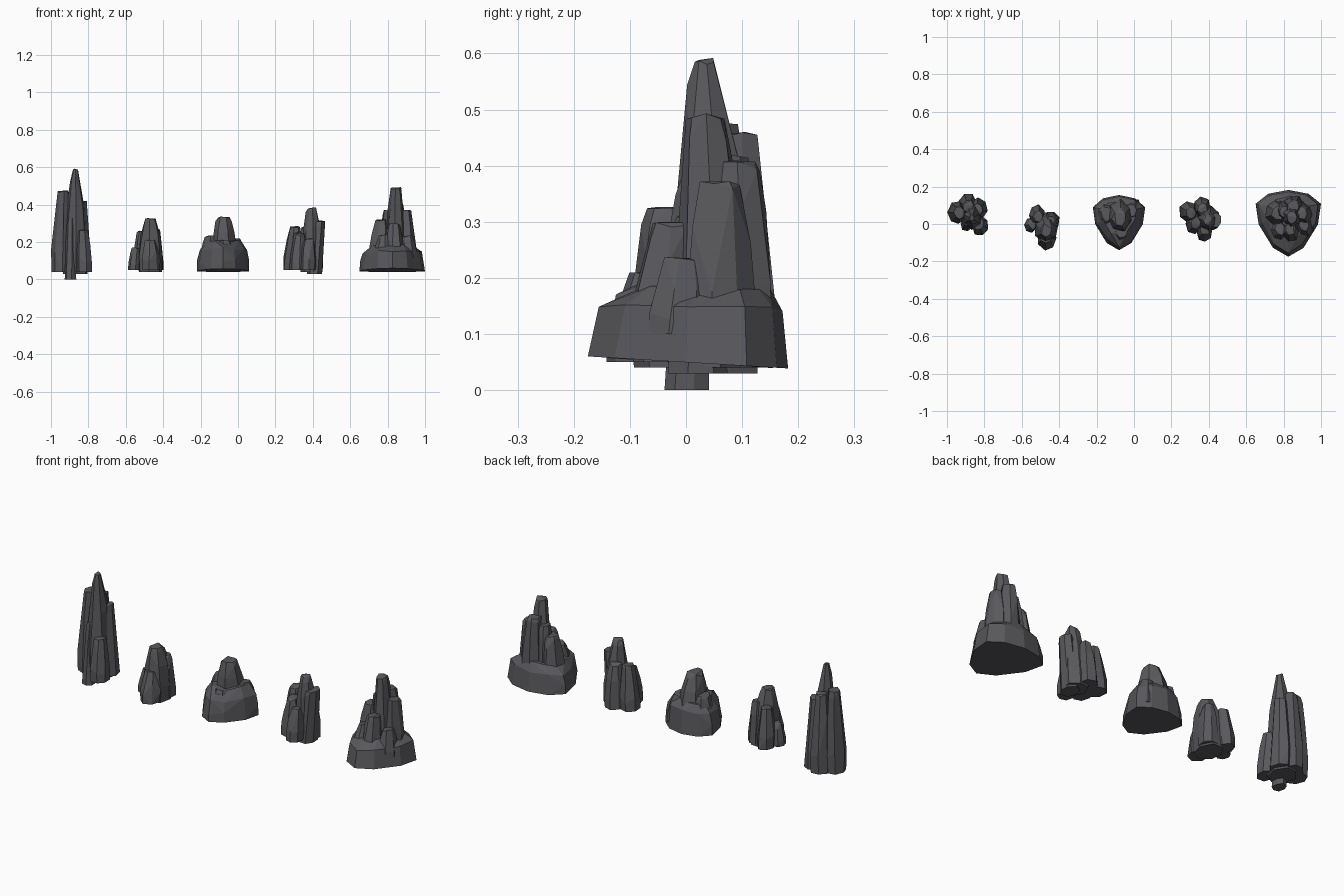
import bpy, bmesh, math, random

if "Cube" in bpy.data.objects:
    bpy.data.objects.remove(bpy.data.objects["Cube"])

random.seed(7)
mat = bpy.data.materials.new("dark_stone")
mat.diffuse_color = (0.1, 0.1, 0.11, 1)
mat.use_nodes = True
mat.node_tree.nodes["Principled BSDF"].inputs["Base Color"].default_value = mat.diffuse_color


def hull(name, pts):
    """Flat-faceted stone wrapped around a cloud of points."""
    bm = bmesh.new()
    for x, y, z in pts:
        bm.verts.new((max(-1, min(1, x)), y, z))
    bmesh.ops.convex_hull(bm, input=bm.verts[:])
    bmesh.ops.delete(bm, geom=[v for v in bm.verts if not v.link_faces], context='VERTS')
    bmesh.ops.dissolve_limit(bm, angle_limit=0.1, verts=bm.verts[:], edges=bm.edges[:])
    bmesh.ops.recalc_face_normals(bm, faces=bm.faces[:])
    me = bpy.data.meshes.new(name)
    bm.to_mesh(me)
    bm.free()
    me.materials.append(mat)
    bpy.context.collection.objects.link(bpy.data.objects.new(name, me))


def shard(name, x, y, r, z0, z1, tx, ty, top, sides=7):
    """Column of jittered rings leaning from (x, y) to (tx, ty)."""
    pts = []
    phase = random.uniform(0, math.tau)
    radii = [random.uniform(0.93, 1.08) for _ in range(sides)]
    for t in (0, 0.25, 0.65, 0.88, 1):
        s = (0.95 if t == 0 else 1) * (1 + (top - 1) * t ** 2.2)
        for i in range(sides):
            a = phase + math.tau * i / sides
            k = r * s * radii[i] * random.uniform(0.96, 1.04)
            dz = random.uniform(-0.02, 0.02) if 0 < t < 1 else 0
            if t == 1 and i:
                dz = -random.uniform(0, 0.012)
            pts.append((x + (tx - x) * t + k * math.cos(a),
                        y + (ty - y) * t + 1.2 * k * math.sin(a),
                        z0 + (z1 - z0) * t + dz))
    hull(name, pts)


def base(name, x, y, half, back, front, height, sides=10):
    """Broad foot stone: rounded at the back, pointed at the front."""
    pts = []
    for t, s in ((0, 1), (0.35, 0.97), (0.75, 0.9), (1, 0.66)):
        for i in range(sides):
            a = -math.pi / 2 + math.tau * i / sides
            sn, k = math.sin(a), s * (random.uniform(0.96, 1.03) if t else 1)
            px = half * 1.05 * k * math.cos(a) * (1 + 0.3 * min(0, sn))
            py = k * sn * (back if sn > 0 else front)
            dz = random.uniform(-0.01, 0.01) if t else -0.06 * py
            pts.append((x + px, y + py, 0.045 + (height - 0.045) * t + dz))
    hull(name, pts)


def cluster(name, z0, spire, shoulders):
    """One spire (x, y, radius, height, top size) with lower shoulders
    (x, y, radius, height) that lean in towards it."""
    sx, sy, r, h, top = spire
    shard(name + "_spire", sx, sy, r, z0, h, sx, sy - r * 0.3, top)
    for i, (x, y, r, h) in enumerate(shoulders):
        shard(f"{name}_shoulder_{i + 1}", x, y, r, z0 + 0.01, h,
              x + (sx - x) * 0.15, y + (sy - y) * 0.2, 0.55)


# Tall pair of blades with a foot reaching the ground
cluster("tall", 0.03, (-.868, .055, .072, .592, .2),
        [(-.947, .06, .052, .475), (-.82, -.01, .046, .27),
         (-.83, .08, .05, .42), (-.89, .105, .052, .46)])
shard("tall_foot", -.895, 0, .035, 0, .33, -.89, .015, .6)

# Small stone with side lobes
cluster("small", 0.04, (-.47, -.01, .073, .327, .42),
        [(-.556, -.005, .035, .17), (-.52, .05, .045, .26),
         (-.465, -.08, .052, .21), (-.44, .02, .044, .27)])

# Middle stone on a broad foot
base("middle_base", -.08, .06, .14, .095, .2, .2)
cluster("middle", 0.06, (-.077, .055, .08, .335, .45),
        [(-.155, .055, .055, .235), (-.065, -.05, .055, .21),
         (-.005, .075, .052, .22)])

# Jagged cluster with a column leaning outwards
cluster("jagged", 0.04, (.395, .035, .062, .385, .35),
        [(.29, .065, .051, .285), (.32, 0, .048, .25),
         (.375, -.05, .043, .22), (.36, .09, .05, .28)])
shard("jagged_right_column", .41, .02, .045, .03, .315, .437, .02, .7)

# Right cluster: many columns on the largest foot
base("right_base", .825, .075, .175, .107, .25, .18)
cluster("right", 0.09, (.845, .05, .056, .493, .5),
        [(.755, .06, .058, .32), (.795, .07, .045, .37),
         (.908, .06, .052, .372), (.835, -.045, .052, .3),
         (.85, .1, .055, .41), (.92, -.015, .048, .235),
         (.77, -.045, .048, .24)])
